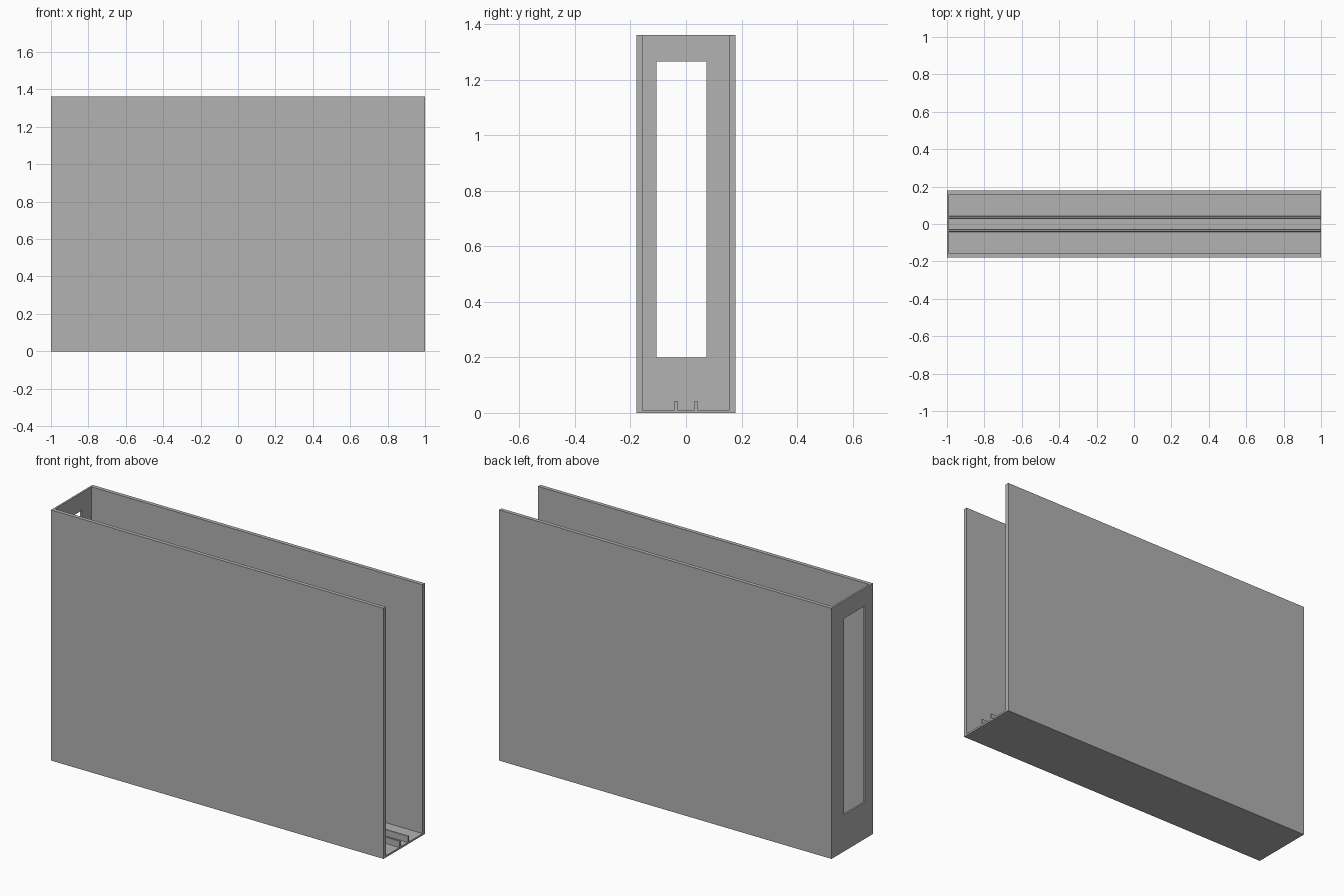
import bpy
import bmesh

cube = bpy.data.objects.get("Cube")
if cube:
    bpy.data.objects.remove(cube, do_unlink=True)

HALF_X, HALF_Y, HEIGHT = 1.0, 0.178, 1.362
SIDE, FLOOR, END = 0.021, 0.01, 0.01

grey = bpy.data.materials.new("plain_grey")
grey.use_nodes = True
colour = (0.448, 0.448, 0.448, 1)
grey.diffuse_color = colour
grey.node_tree.nodes["Principled BSDF"].inputs["Base Color"].default_value = colour


def box(name, low, high):
    """Box spanning two opposite corners."""
    bm = bmesh.new()
    bmesh.ops.create_cube(bm, size=1)
    for v in bm.verts:
        v.co = [high[i] if v.co[i] > 0 else low[i] for i in range(3)]
    mesh = bpy.data.meshes.new(name)
    bm.to_mesh(mesh)
    bm.free()
    mesh.materials.append(grey)
    obj = bpy.data.objects.new(name, mesh)
    bpy.context.collection.objects.link(obj)
    return obj


def cut(target, cutter):
    """Subtract the cutter, then discard it."""
    cutter.hide_render = True
    mod = target.modifiers.new("cut", "BOOLEAN")
    mod.operation, mod.solver, mod.object = "DIFFERENCE", "EXACT", cutter
    bpy.context.view_layer.objects.active = target
    bpy.ops.object.modifier_apply(modifier=mod.name)
    bpy.data.objects.remove(cutter, do_unlink=True)


# Thin-walled sleeve, open at the top and at one end
sleeve = box("sleeve", (-HALF_X, -HALF_Y, 0), (HALF_X, HALF_Y, HEIGHT))
inner_y = HALF_Y - SIDE
cut(sleeve, box("cavity_cutter", (END - HALF_X, -inner_y, FLOOR), (2, inner_y, 2)))

# Tall window in the closed end, slightly off centre
cut(sleeve, box("window_cutter", (-2, -0.107, 0.2), (0, 0.073, 1.266)))

# Two guide rails along the floor with softened top edges
for side, y in (("front", -0.036), ("back", 0.036)):
    rail = box(side + "_rail", (END - HALF_X, y - 0.0055, FLOOR),
               (HALF_X, y + 0.0055, 0.043))
    bm = bmesh.new()
    bm.from_mesh(rail.data)
    edges = [e for e in bm.edges if all(v.co.z > 0.04 for v in e.verts)
             and abs(e.verts[0].co.x - e.verts[1].co.x) > 1]
    bmesh.ops.bevel(bm, geom=edges, offset=0.003, segments=2,
                    profile=0.5, affect="EDGES")
    bm.to_mesh(rail.data)
    bm.free()
